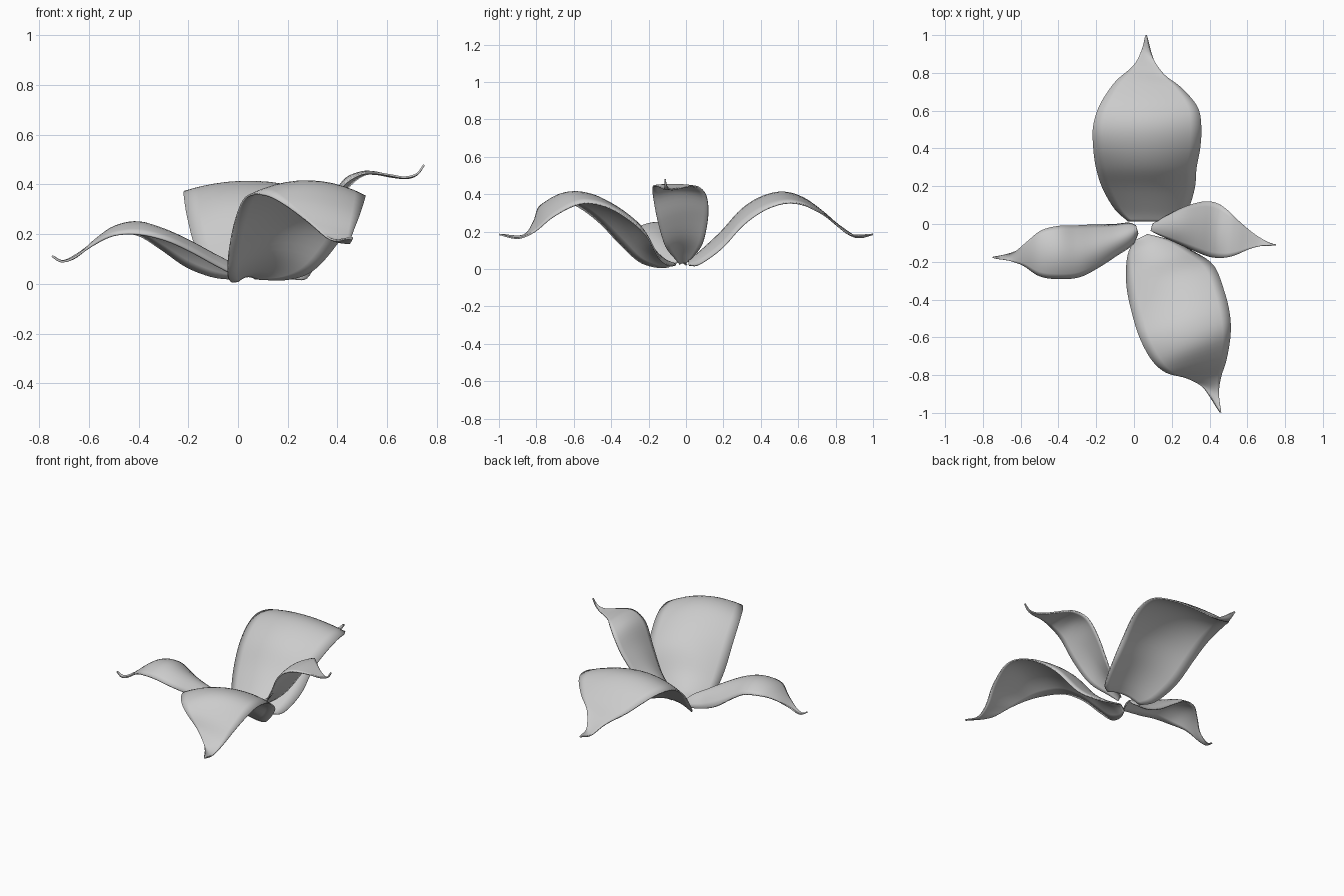
import bpy
from mathutils import Vector


def catmull(p, s):
    """Smooth curve sample through the list of vectors p at parameter s."""
    i = min(int(s), len(p) - 2)
    t = s - i
    b, c = p[i], p[i + 1]
    a = p[i - 1] if i > 0 else b * 2 - c
    d = p[i + 2] if i + 2 < len(p) else c * 2 - b
    return (b * 2 + (c - a) * t + (a * 2 - b * 5 + c * 4 - d) * t ** 2
            + (b * 3 - a - c * 3 + d) * t ** 3) * 0.5


def petal(name, rows, steps=5, cols=10):
    """Each row: left edge xyz, right edge xyz, bulge of the middle."""
    left = [Vector(r[0:3]) for r in rows]
    right = [Vector(r[3:6]) for r in rows]
    bulge = [Vector((0, 0, r[6])) for r in rows]
    verts, faces = [], []
    n = (len(rows) - 1) * steps
    for i in range(n + 1):
        s = i / steps
        a, b, h = (catmull(q, s) for q in (left, right, bulge))
        for j in range(cols + 1):
            u = j / cols
            p = a.lerp(b, u) + h * (4 * u * (1 - u))
            p.z = max(p.z, 0.005)
            verts.append(p)
    w = cols + 1
    # wind the faces so that they point upwards
    mid = n // 2 * w + cols // 2
    up = (verts[mid + w] - verts[mid]).cross(verts[mid + 1] - verts[mid]).z > 0
    for i in range(n):
        for j in range(cols):
            k = i * w + j
            f = (k, k + w, k + w + 1, k + 1)
            faces.append(f if up else f[::-1])
    me = bpy.data.meshes.new(name)
    me.from_pydata(verts, [], faces)
    ob = bpy.data.objects.new(name, me)
    bpy.context.collection.objects.link(ob)
    me.polygons.foreach_set("use_smooth", [True] * len(faces))
    mod = ob.modifiers.new("thickness", "SOLIDIFY")
    mod.thickness = 0.008
    mod.offset = 0
    return ob


# large petal at the back
petal("back_petal", [
    (-.03, .015, .02, .22, .015, .02, .025),
    (-.10, .08, .04, .28, .07, .025, .06),
    (-.165, .19, .13, .32, .19, .11, .08),
    (-.20, .30, .25, .33, .30, .23, .08),
    (-.215, .41, .335, .35, .41, .31, .065),
    (-.215, .52, .37, .355, .52, .35, .05),
    (-.18, .63, .355, .335, .62, .345, .03),
    (-.10, .75, .285, .25, .72, .30, .01),
    (-.005, .835, .22, .16, .79, .25, -.005),
    (.04, .92, .17, .10, .88, .185, -.005),
    (.06, 1.0, .185, .067, 1.0, .185, 0)])

# large petal at the front, leaning right
petal("front_petal", [
    (.00, -.09, .01, .07, -.055, .02, .015),
    (-.03, -.16, .01, .20, -.09, .018, .04),
    (-.04, -.25, .04, .31, -.145, .06, .07),
    (-.035, -.35, .13, .42, -.22, .19, .085),
    (-.01, -.47, .255, .475, -.35, .295, .07),
    (.03, -.60, .345, .505, -.47, .345, .06),
    (.095, -.72, .36, .51, -.58, .345, .05),
    (.17, -.785, .33, .49, -.71, .28, .02),
    (.28, -.815, .25, .46, -.81, .20, .00),
    (.37, -.87, .18, .45, -.90, .165, -.005),
    (.455, -.998, .185, .462, -.998, .185, 0)])

# small petal on the left, arched, with its back edge low
petal("left_petal", [
    (.02, -.05, .03, .01, -.01, .03, .02),
    (-.01, -.11, .035, -.03, .004, .02, .05),
    (-.09, -.165, .075, -.11, -.004, .03, .065),
    (-.19, -.23, .13, -.21, -.005, .07, .07),
    (-.29, -.28, .175, -.31, -.01, .14, .06),
    (-.40, -.29, .20, -.40, -.012, .195, .05),
    (-.50, -.275, .195, -.49, -.035, .205, .03),
    (-.585, -.22, .155, -.56, -.09, .18, .01),
    (-.66, -.195, .105, -.63, -.145, .13, -.005),
    (-.71, -.187, .09, -.70, -.165, .092, 0),
    (-.748, -.18, .112, -.748, -.174, .112, 0)])

# small raised petal on the right
petal("right_petal", [
    (.10, .00, .03, .09, -.035, .025, .005),
    (.17, .04, .065, .14, -.06, .055, .02),
    (.27, .09, .14, .25, -.11, .12, .04),
    (.37, .118, .28, .34, -.15, .25, .035),
    (.44, .11, .385, .41, -.175, .38, .03),
    (.50, .07, .435, .48, -.178, .435, .012),
    (.55, .02, .442, .54, -.163, .446, .005),
    (.62, -.04, .43, .61, -.133, .437, 0),
    (.68, -.08, .425, .67, -.117, .428, 0),
    (.72, -.10, .44, .72, -.115, .442, 0),
    (.748, -.108, .478, .748, -.114, .478, 0)])
